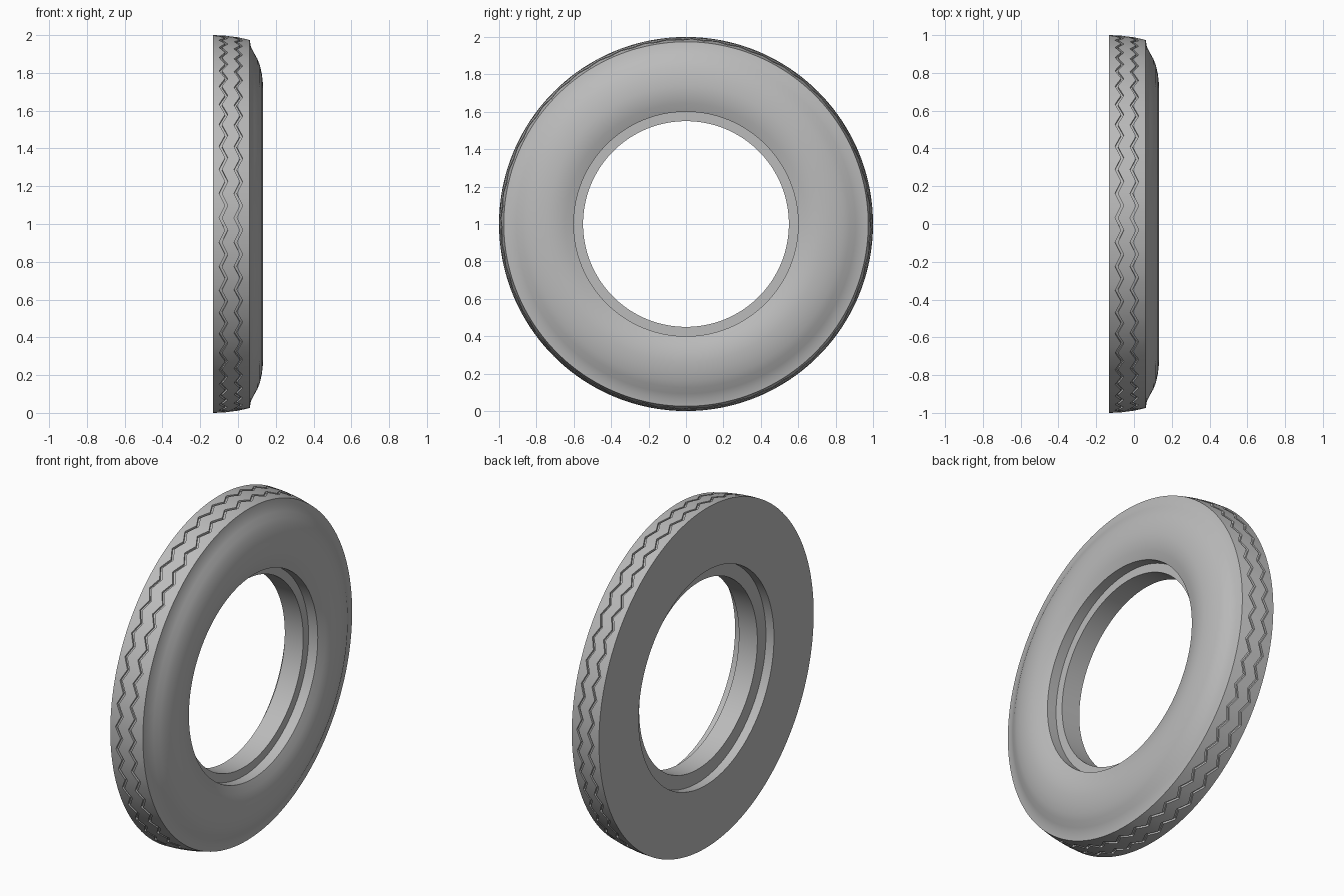
import bpy, bmesh, math

if "Cube" in bpy.data.objects:
    bpy.data.objects.remove(bpy.data.objects["Cube"], do_unlink=True)

BACK, SHOULDER = -0.1325, 0.062       # tread limits along the axle
TEETH = 48                            # zigzag periods around the tread
STEPS = TEETH * 4
ZIGZAG = (0, 1, 0, -1)

rubber = bpy.data.materials.new("grey_rubber")
rubber.use_nodes = True
grey = (0.5, 0.5, 0.5, 1)
rubber.diffuse_color = grey
rubber.node_tree.nodes["Principled BSDF"].inputs["Base Color"].default_value = grey


def crown(x):
    """Radius of the slightly domed tread."""
    return 1 - 0.68 * (x - BACK) ** 2


def groove(centre, shift, half_width=0.007, depth=0.012):
    a, b = centre + shift - half_width, centre + shift + half_width
    return [(a, crown(a)), (a, crown(a) - depth),
            (b, crown(b) - depth), (b, crown(b))]


def section(step):
    """Closed (axle, radius) outline of the tyre half at one step."""
    shift = 0.016 * ZIGZAG[step % 4]
    tread = [(BACK, crown(BACK))]
    tread += groove(-0.077, shift) + groove(0.002, shift)
    tread += [(SHOULDER, crown(SHOULDER))]
    # bulging sidewall, dished towards the rim
    sidewall = [(0.068, 0.94), (0.084, 0.907), (0.102, 0.875), (0.116, 0.84),
                (0.126, 0.795), (0.1325, 0.74), (0.129, 0.69),
                (0.118, 0.645), (0.1, 0.6)]
    # stepped bore with a recess on each side
    bore = [(0.04, 0.6), (0.04, 0.55), (-0.08, 0.55), (-0.08, 0.63), (BACK, 0.63)]
    return tread + sidewall + bore


# Sweep the section around the axle
bm = bmesh.new()
rings = []
for i in range(STEPS):
    a = math.tau * i / STEPS
    rings.append([bm.verts.new((x, r * math.cos(a), 1 + r * math.sin(a)))
                  for x, r in section(i)])
for i, ring in enumerate(rings):
    following = rings[(i + 1) % STEPS]
    for j in range(len(ring)):
        k = (j + 1) % len(ring)
        bm.faces.new((ring[j], ring[k], following[k], following[j]))
bmesh.ops.recalc_face_normals(bm, faces=bm.faces)

mesh = bpy.data.meshes.new("tyre_half")
bm.to_mesh(mesh)
bm.free()
mesh.materials.append(rubber)
tyre = bpy.data.objects.new("tyre_half", mesh)
bpy.context.collection.objects.link(tyre)

bpy.ops.object.select_all(action='DESELECT')
tyre.select_set(True)
bpy.context.view_layer.objects.active = tyre
bpy.ops.object.shade_smooth_by_angle(angle=math.radians(30))
